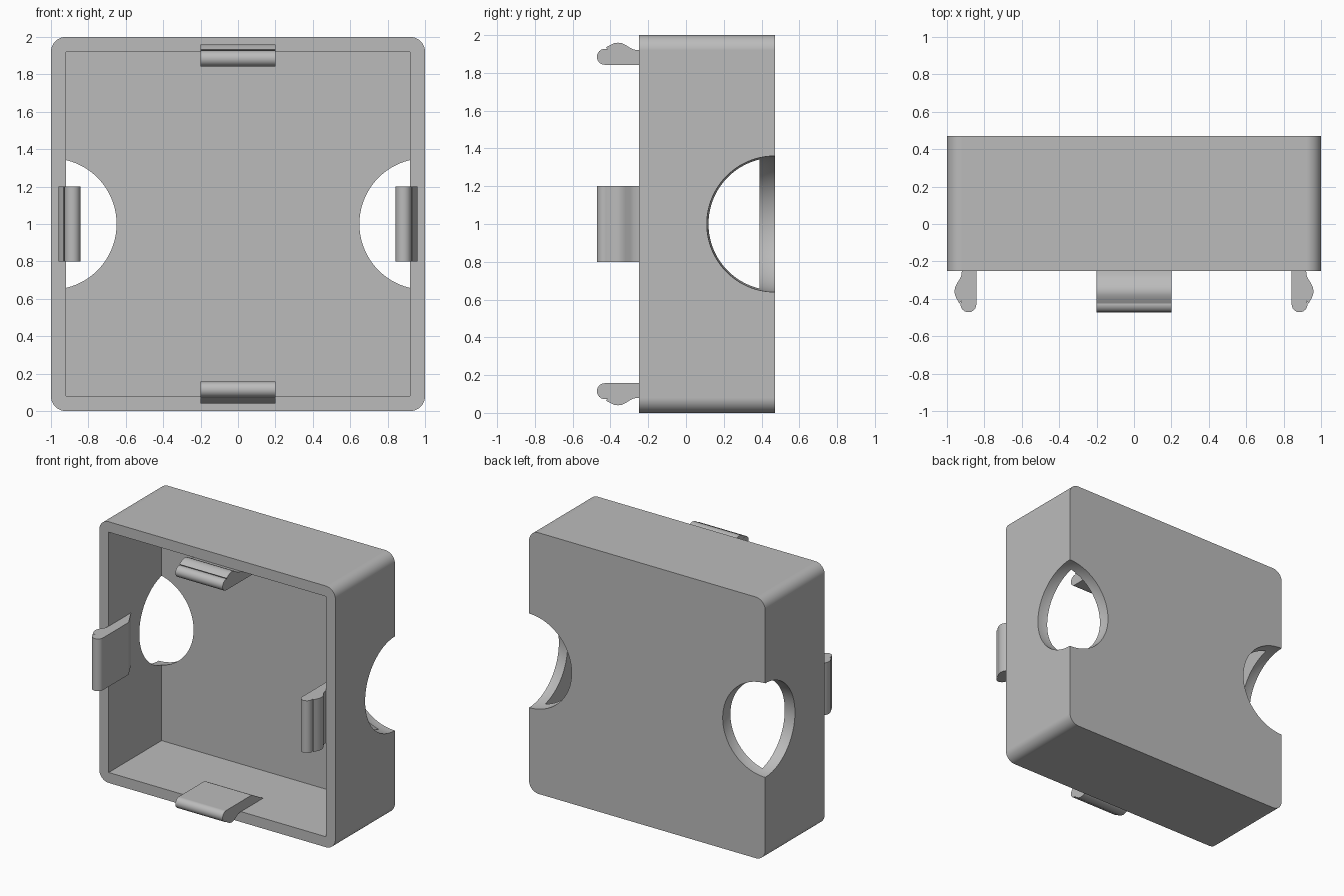
import bpy, bmesh
from math import radians, sin, cos, pi
from mathutils import Matrix, Vector

FRONT, BACK = -0.25, 0.47
WALL, CORNER = 0.08, 0.08

cube = bpy.data.objects.get("Cube")
if cube:
    bpy.data.objects.remove(cube, do_unlink=True)

grey = bpy.data.materials.new("plain grey")
grey.use_nodes = True
grey.diffuse_color = (0.5, 0.5, 0.5, 1)
grey.node_tree.nodes["Principled BSDF"].inputs["Base Color"].default_value = (0.5, 0.5, 0.5, 1)


def make_object(name, bm):
    bmesh.ops.recalc_face_normals(bm, faces=bm.faces)
    mesh = bpy.data.meshes.new(name)
    bm.to_mesh(mesh)
    bm.free()
    mesh.materials.append(grey)
    obj = bpy.data.objects.new(name, mesh)
    bpy.context.collection.objects.link(obj)
    return obj


def prism(name, points, depth):
    """Extrude a closed outline of points along the vector depth."""
    bm = bmesh.new()
    face = bm.faces.new([bm.verts.new(p) for p in points])
    out = bmesh.ops.extrude_face_region(bm, geom=[face])
    bmesh.ops.translate(bm, vec=depth,
                        verts=[v for v in out["geom"] if isinstance(v, bmesh.types.BMVert)])
    return make_object(name, bm)


def select_only(obj):
    bpy.ops.object.select_all(action="DESELECT")
    obj.select_set(True)
    bpy.context.view_layer.objects.active = obj


def finish(obj):
    select_only(obj)
    bpy.ops.object.shade_smooth_by_angle(angle=radians(28))
    weighted = obj.modifiers.new("even shading", "WEIGHTED_NORMAL")
    weighted.keep_sharp = True


def cut(target, cutter):
    select_only(target)
    mod = target.modifiers.new("cut", "BOOLEAN")
    mod.operation, mod.solver, mod.object = "DIFFERENCE", "EXACT", cutter
    bpy.ops.object.modifier_apply(modifier=mod.name)
    bpy.data.objects.remove(cutter, do_unlink=True)


# Case: rounded square shell, open at the front
outline = []
for quarter, (sx, sz) in enumerate([(1, 1), (-1, 1), (-1, -1), (1, -1)]):
    for i in range(11):
        a = (quarter + i / 10) * pi / 2
        outline.append((sx * (1 - CORNER) + CORNER * cos(a), FRONT,
                        1 + sz * (1 - CORNER) + CORNER * sin(a)))
case = prism("case", outline, Vector((0, BACK - FRONT, 0)))

inner = 1 - WALL
square = [(x * inner, FRONT - 0.2, 1 + z * inner) for x, z in [(1, 1), (-1, 1), (-1, -1), (1, -1)]]
cut(case, prism("cavity_cutter", square, Vector((0, BACK - WALL - FRONT + 0.2, 0))))

# Spherical finger notches on the two rear side edges
for side in (-1, 1):
    bm = bmesh.new()
    bmesh.ops.create_uvsphere(bm, u_segments=96, v_segments=64, radius=0.36,
                              matrix=Matrix.Translation((side, BACK, 1)))
    cut(case, make_object("notch_cutter", bm))
finish(case)

# Snap clips: hooked outline as (y, height above the outer face)
hook = [(0.02, 0.08), (0.02, 0.07), (-0.245, 0.07), (-0.25, 0.08), (-0.275, 0.077),
        (-0.295, 0.068), (-0.32, 0.052), (-0.34, 0.043), (-0.36, 0.04), (-0.38, 0.043),
        (-0.4, 0.052), (-0.425, 0.066)]
for i in range(13):
    a = radians(-65 - 205 * i / 12)
    hook.append((-0.43 + 0.042 * cos(a), 0.115 + 0.042 * sin(a)))
hook.append((-0.12, 0.157))

for k, place in enumerate(["bottom", "right", "top", "left"]):
    turn = Matrix.Translation((0, 0, 1)) @ Matrix.Rotation(k * pi / 2, 4, "Y") @ Matrix.Translation((0, 0, -1))
    clip = prism(place + "_clip", [(-0.2, y, z) for y, z in hook], Vector((0.4, 0, 0)))
    clip.data.transform(turn)
    finish(clip)
